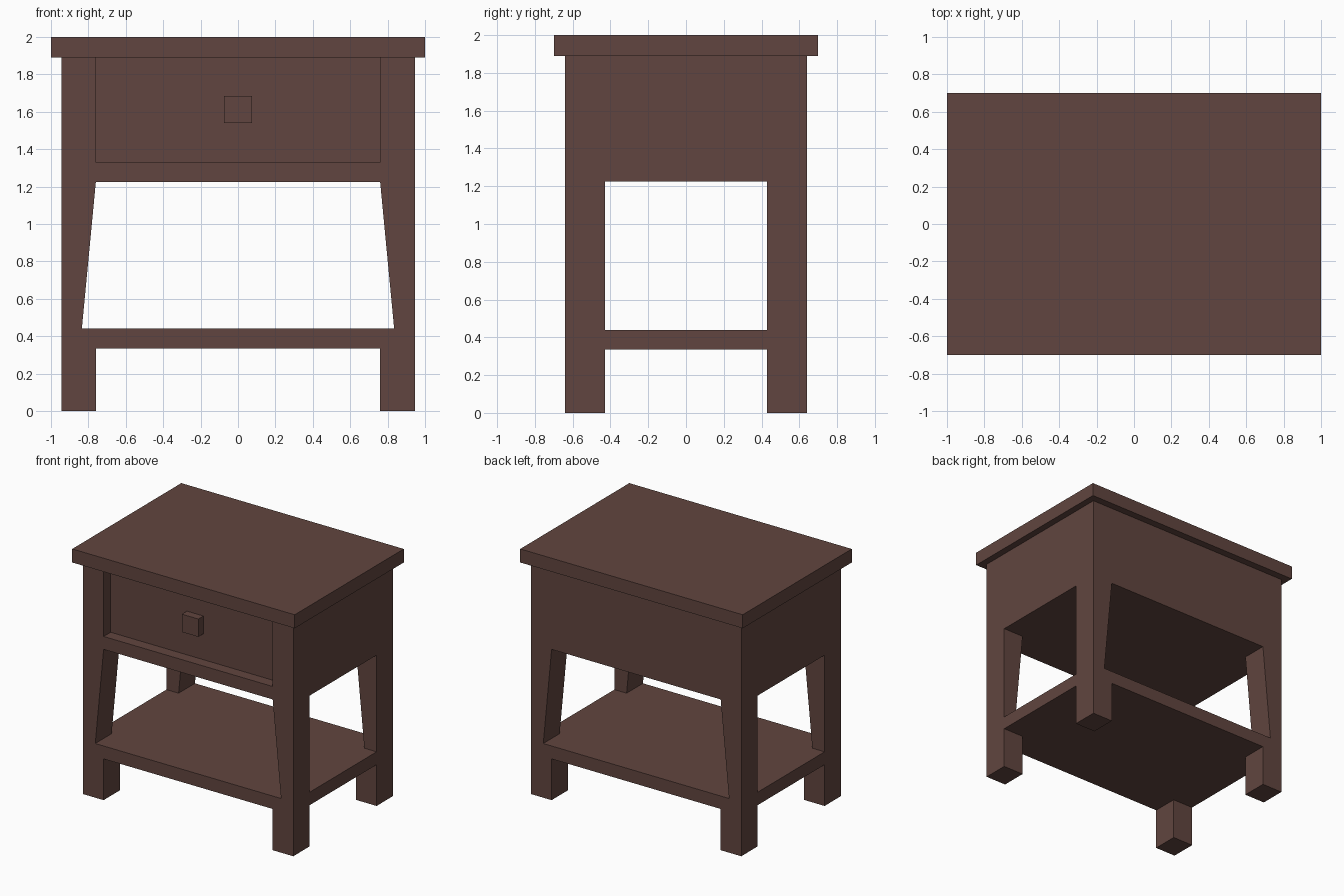
import bpy
import bmesh

default = bpy.data.objects.get("Cube")
if default:
    bpy.data.objects.remove(default, do_unlink=True)

# Single dark wood colour
WOOD = (0.12, 0.06, 0.05, 1.0)
wood = bpy.data.materials.new("dark_brown_wood")
wood.use_nodes = True
wood.diffuse_color = WOOD
wood.node_tree.nodes["Principled BSDF"].inputs["Base Color"].default_value = WOOD

# Main dimensions
HALF_W, HALF_D = 0.945, 0.64      # carcass
INNER_W, INNER_D = 0.76, 0.43     # openings between legs
SHELF_LOW, SHELF_TOP = 0.335, 0.44
CASE_LOW, CASE_TOP = 1.225, 1.89
RECESS_LOW = 1.33
DRAWER_FRONT, DRAWER_BACK = -0.55, -0.45


def prism(name, profile, y0, y1):
    """Extrude an x-z outline from y0 to y1."""
    bm = bmesh.new()
    face = bm.faces.new([bm.verts.new((x, y0, z)) for x, z in profile])
    grown = bmesh.ops.extrude_face_region(bm, geom=[face])["geom"]
    verts = [g for g in grown if isinstance(g, bmesh.types.BMVert)]
    bmesh.ops.translate(bm, verts=verts, vec=(0, y1 - y0, 0))
    bmesh.ops.recalc_face_normals(bm, faces=bm.faces)
    mesh = bpy.data.meshes.new(name)
    bm.to_mesh(mesh)
    bm.free()
    mesh.materials.append(wood)
    obj = bpy.data.objects.new(name, mesh)
    bpy.context.collection.objects.link(obj)
    return obj


def box(name, half_w, y0, y1, z0, z1):
    outline = [(-half_w, z0), (half_w, z0), (half_w, z1), (-half_w, z1)]
    return prism(name, outline, y0, y1)


def cut(target, cutter):
    """Subtract the cutter from the target and discard it."""
    cutter.hide_render = True
    mod = target.modifiers.new("cut", "BOOLEAN")
    mod.operation = "DIFFERENCE"
    mod.solver = "EXACT"
    mod.object = cutter
    bpy.context.view_layer.objects.active = target
    bpy.ops.object.modifier_apply(modifier=mod.name)
    bpy.data.objects.remove(cutter, do_unlink=True)


# Carcass: case, legs and lower shelf carved from one block
frame = box("case_legs_and_shelf", HALF_W, -HALF_D, HALF_D, 0, CASE_TOP)

# Front-to-back opening with tapered legs
taper = [(-0.835, SHELF_TOP), (0.835, SHELF_TOP),
         (INNER_W, CASE_LOW), (-INNER_W, CASE_LOW)]
cut(frame, prism("front_opening_cutter", taper, -1, 1))

# Side-to-side opening, then both gaps beneath the shelf
cut(frame, box("side_opening_cutter", 1.5, -INNER_D, INNER_D, SHELF_TOP, CASE_LOW))
cut(frame, box("front_foot_cutter", INNER_W, -1, 1, -0.5, SHELF_LOW))
cut(frame, box("side_foot_cutter", 1.5, -INNER_D, INNER_D, -0.5, SHELF_LOW))

# Drawer recess, open up to the table top
cut(frame, box("drawer_recess_cutter", INNER_W, -1, DRAWER_BACK, RECESS_LOW, 2.2))

# Drawer front and square knob
box("drawer_front", INNER_W, DRAWER_FRONT, DRAWER_BACK, RECESS_LOW, CASE_TOP)
box("drawer_knob", 0.074, -0.615, DRAWER_FRONT, 1.54, 1.685)

# Overhanging top
box("table_top", 1.0, -0.70, 0.70, CASE_TOP, 2.0)
